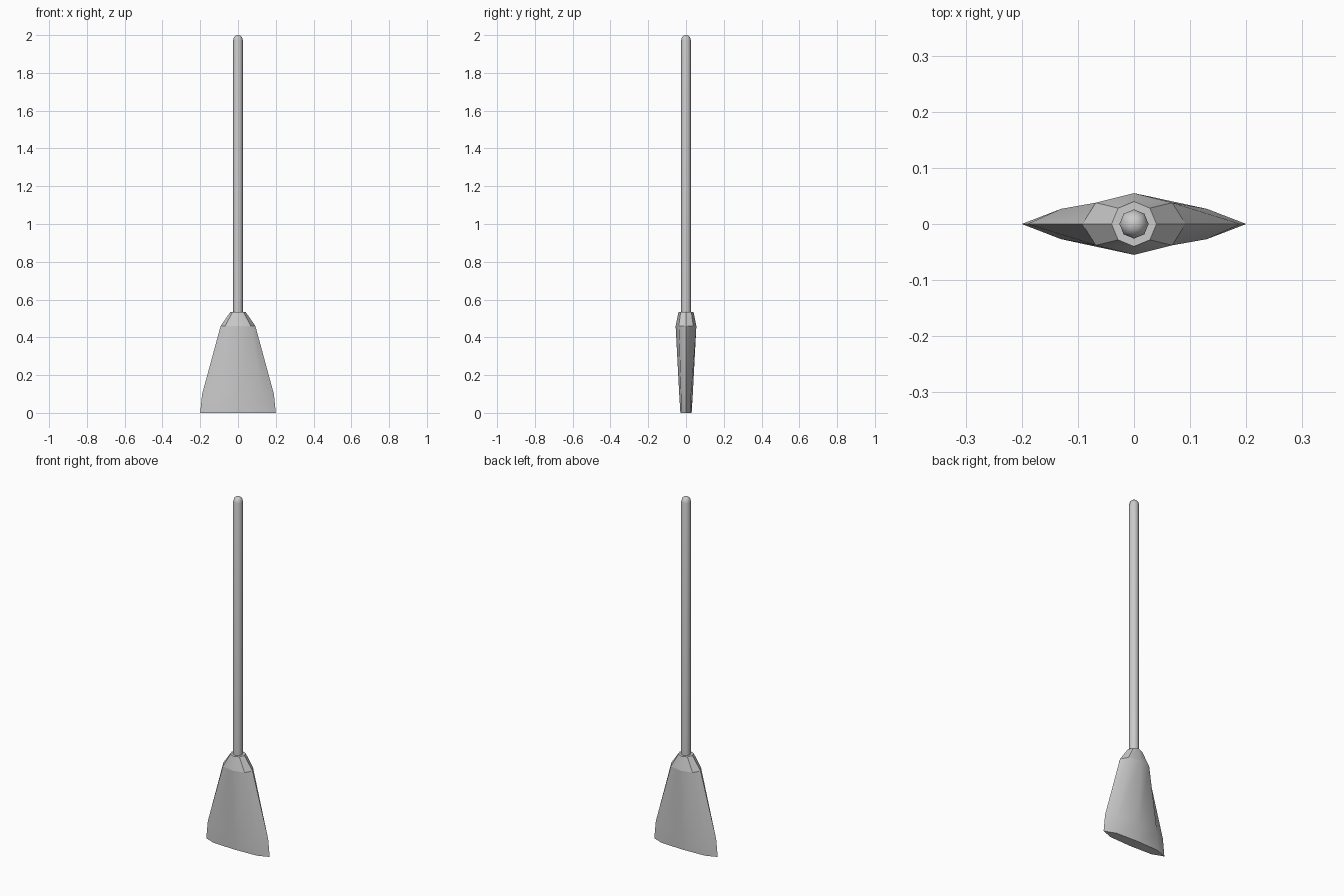
import bpy, bmesh, math

if "Cube" in bpy.data.objects:
    bpy.data.objects.remove(bpy.data.objects["Cube"])


def loft(name, rings, angle=40):
    """Skin a stack of equal-length rings and cap both ends."""
    bm = bmesh.new()
    rows = [[bm.verts.new(p) for p in ring] for ring in rings]
    n = len(rows[0])
    for a, b in zip(rows, rows[1:]):
        for i in range(n):
            j = (i + 1) % n
            bm.faces.new((a[i], a[j], b[j], b[i]))
    bm.faces.new(rows[0][::-1])
    bm.faces.new(rows[-1])
    bmesh.ops.recalc_face_normals(bm, faces=bm.faces[:])
    mesh = bpy.data.meshes.new(name)
    bm.to_mesh(mesh)
    bm.free()
    ob = bpy.data.objects.new(name, mesh)
    bpy.context.collection.objects.link(ob)
    bpy.ops.object.select_all(action='DESELECT')
    ob.select_set(True)
    bpy.context.view_layer.objects.active = ob
    bpy.ops.object.shade_smooth_by_angle(angle=math.radians(angle))
    return ob


def circle(r, z, n=8):
    return [(r * math.cos(math.tau * i / n), r * math.sin(math.tau * i / n), z)
            for i in range(n)]


def flat_ring(side, dx, dy, front, z):
    """Eight-sided flattened section: side tip, diagonal point, front point."""
    return [(side, 0, z), (dx, dy, z), (0, front, z), (-dx, dy, z),
            (-side, 0, z), (-dx, -dy, z), (0, -front, z), (dx, -dy, z)]


# Round-ended pole
loft("handle", [circle(0.026, 0.50), circle(0.026, 1.972),
                circle(0.021, 1.990), circle(0.011, 1.998), circle(0.002, 2.0)], 50)

# Collar joining pole to bristles
shoulder = flat_ring(0.092, 0.068, 0.038, 0.055, 0.46)
loft("collar", [shoulder, circle(0.04, 0.535)])

# Flared, flattened bristle head
loft("bristles", [flat_ring(0.2, 0.135, 0.025, 0.03, 0),
                  flat_ring(0.19, 0.13, 0.027, 0.036, 0.1),
                  shoulder])
